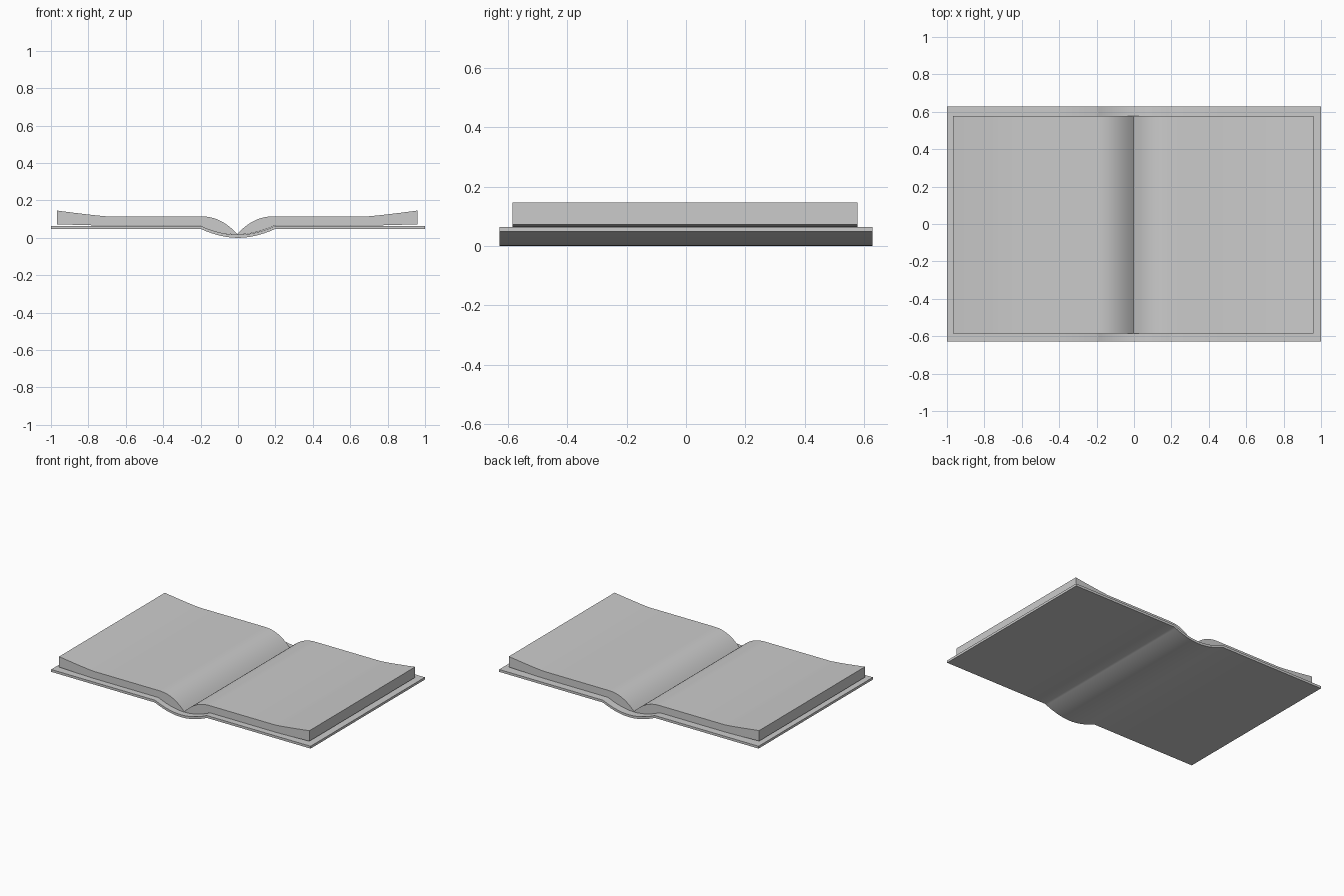
import bpy, bmesh, math

if "Cube" in bpy.data.objects:
    bpy.data.objects.remove(bpy.data.objects["Cube"])

GUTTER = 0.2    # half width of the curved spine zone
FLIP = 0.70     # where the pages begin to lift


def cover_bottom(x):
    t = min(abs(x) / GUTTER, 1)
    return 0.048 * t ** 1.9


def cover_top(x):
    return cover_bottom(x) + 0.0165


def lift(x, height):
    t = max(0, (abs(x) - FLIP) / (0.965 - FLIP))
    return height * t ** 1.15


def page_bottom(x):
    return cover_top(x) + 0.001 + lift(x, 0.007)


def page_top(x):
    t = min(abs(x) / GUTTER, 1)
    return 0.02 + 0.095 * (1 - (1 - t) ** 2.3) + lift(x, 0.031)


def slab(name, half_x, half_y, bottom, top, offset=(0, 0)):
    """Symmetric sheet between two height curves, extruded along y."""
    right = [GUTTER * i / 16 for i in range(1, 17)] + [0.45]
    right += [FLIP + (half_x - FLIP) * i / 6 for i in range(7)]
    xs = [-x for x in reversed(right)] + [0] + right
    bm = bmesh.new()
    rings = []
    for x in xs:
        rings.append([bm.verts.new((x + offset[0], y + offset[1], f(x)))
                      for y, f in ((-half_y, bottom), (half_y, bottom),
                                   (half_y, top), (-half_y, top))])
    for a, b in zip(rings, rings[1:]):
        for i in range(4):
            j = (i + 1) % 4
            bm.faces.new((a[i], a[j], b[j], b[i]))
    bm.faces.new(rings[0])
    bm.faces.new(rings[-1])
    bmesh.ops.recalc_face_normals(bm, faces=bm.faces)
    mesh = bpy.data.meshes.new(name)
    bm.to_mesh(mesh)
    bm.free()
    ob = bpy.data.objects.new(name, mesh)
    bpy.context.collection.objects.link(ob)
    bpy.ops.object.select_all(action='DESELECT')
    ob.select_set(True)
    bpy.context.view_layer.objects.active = ob
    bpy.ops.object.shade_smooth_by_angle(angle=math.radians(30))
    return ob


# Cover with dipped spine
slab("cover", 1.0, 0.629, cover_bottom, cover_top)

# Open page block with gutter and lifted outer edges
slab("pages", 0.965, 0.582, page_bottom, page_top, offset=(-0.004, -0.004))
